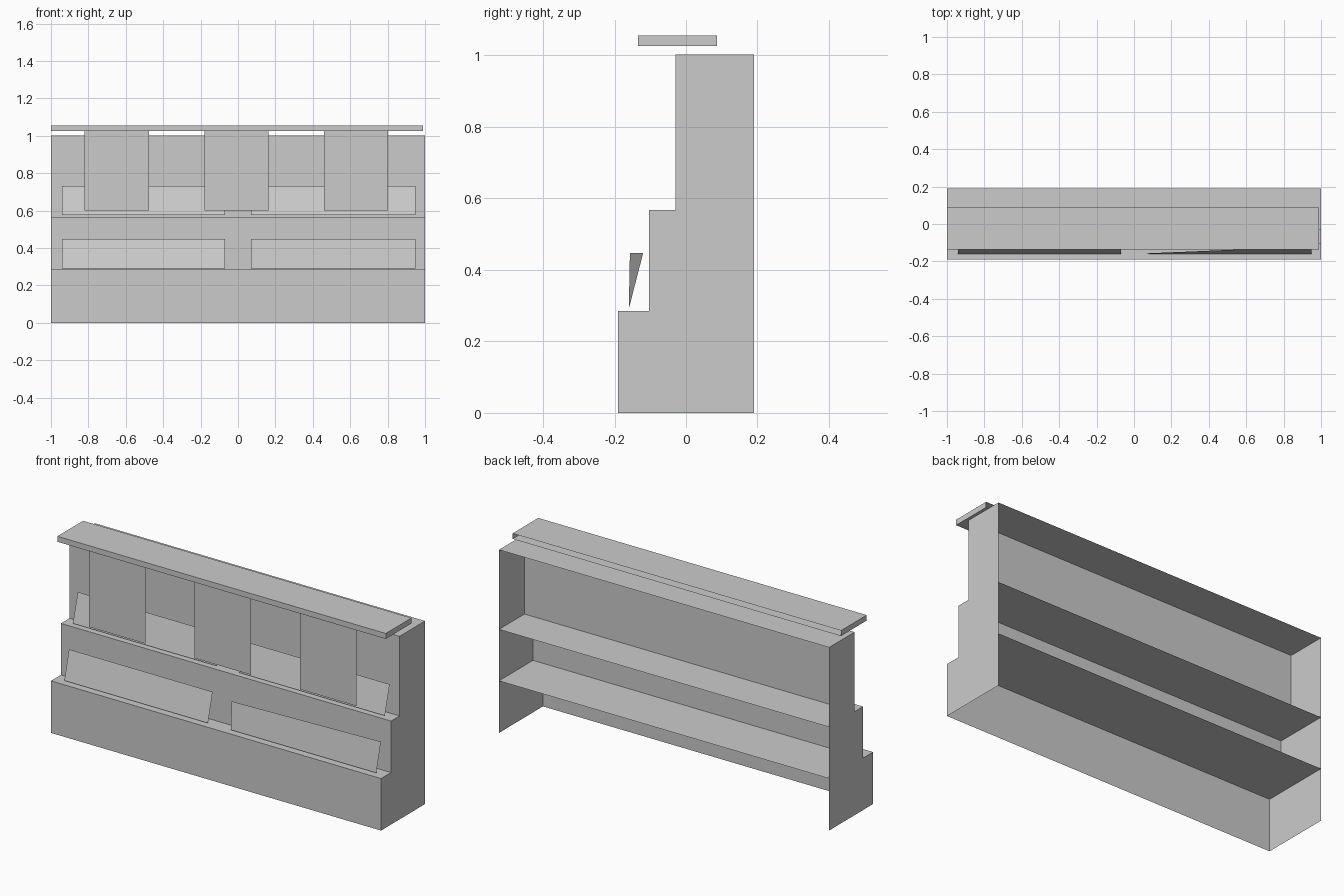
import bpy
import bmesh

cube = bpy.data.objects.get("Cube")
if cube:
    bpy.data.objects.remove(cube, do_unlink=True)

grey = bpy.data.materials.new("plain_grey")
grey.use_nodes = True
colour = (0.6, 0.6, 0.6, 1)
grey.diffuse_color = colour
grey.node_tree.nodes["Principled BSDF"].inputs["Base Color"].default_value = colour


def sheets(name, faces):
    """Object made of flat sheets, each a list of corners."""
    bm = bmesh.new()
    for corners in faces:
        bm.faces.new([bm.verts.new(c) for c in corners])
    bmesh.ops.remove_doubles(bm, verts=bm.verts, dist=0.0001)
    mesh = bpy.data.meshes.new(name)
    bm.to_mesh(mesh)
    bm.free()
    mesh.materials.append(grey)
    obj = bpy.data.objects.new(name, mesh)
    bpy.context.collection.objects.link(obj)
    return obj


def riser(x0, x1, y, z0, z1):
    return [(x0, y, z0), (x1, y, z0), (x1, y, z1), (x0, y, z1)]


def shelf(x0, x1, y0, y1, z):
    return [(x0, y0, z), (x1, y0, z), (x1, y1, z), (x0, y1, z)]


# Stepped stand, open at the back and underneath
BACK = 0.19
steps = [(-0.19, 0, 0.285), (-0.104, 0.285, 0.567), (-0.03, 0.567, 1.003)]
sheets("step_fronts", [riser(-1, 1, y, a, b) for y, a, b in steps])
sheets("full_depth_shelves", [shelf(-1, 1, y, BACK, b) for y, a, b in steps])
profile = [(BACK, 0)]
for y, a, b in steps:
    profile += [(y, a), (y, b)]
profile.append((BACK, steps[-1][2]))
sheets("right_end", [[(-1, y, z) for y, z in profile]])
sheets("left_end", [[(1, y, z) for y, z in reversed(profile)]])

# Thin top board, open at the back
X0, X1, Y0, Y1, Z0, Z1 = -1, 0.99, -0.135, 0.087, 1.026, 1.056
ends = [[(x, Y0, Z0), (x, Y1, Z0), (x, Y1, Z1), (x, Y0, Z1)] for x in (X1, X0)]
ends[1].reverse()
sheets("top_board", [
    riser(X0, X1, Y0, Z0, Z1),
    shelf(X0, X1, Y0, Y1, Z1),
    shelf(X0, X1, Y0, Y1, Z0)[::-1],
    *ends])

# Hanging panels under the board
for name, x in (("right", -0.82), ("middle", -0.18), ("left", 0.46)):
    sheets(name + "_hanging_panel", [riser(x, x + 0.343, -0.12, 0.602, Z0)])


def leaning_card(name, x0, x1, bottom, top_a, top_b, z0, z1):
    sheets(name, [[(x0, bottom, z0), (x1, bottom, z0),
                   (x1, top_b, z1), (x0, top_a, z1)]])


# Cards leaning on the two steps; the lower left one is twisted
for side, x0, x1, twist in (("right", -0.94, -0.07, 0), ("left", 0.07, 0.95, 0.037)):
    leaning_card("lower_" + side + "_card", x0, x1,
                 -0.16, -0.12 - twist, -0.12, 0.291, 0.447)
    leaning_card("upper_" + side + "_card", x0, x1,
                 -0.086, -0.044, -0.044, 0.576, 0.732)
